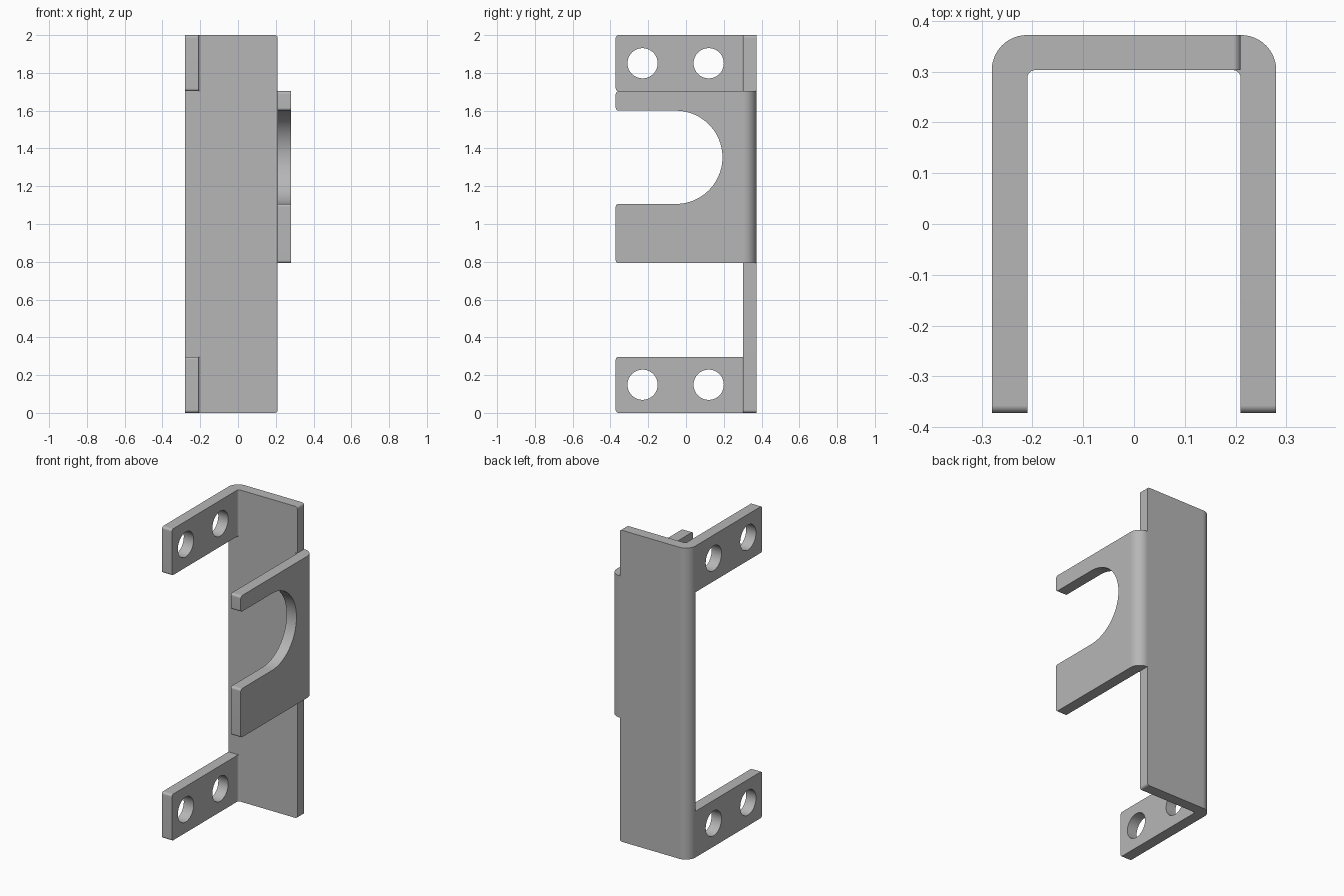
import bpy, bmesh, math
from mathutils import Vector

cube = bpy.data.objects.get("Cube")
if cube:
    bpy.data.objects.remove(cube)

grey = bpy.data.materials.new("plain_grey")
grey.use_nodes = True
GREY = (0.47, 0.47, 0.47, 1)
grey.diffuse_color = GREY
grey.node_tree.nodes["Principled BSDF"].inputs["Base Color"].default_value = GREY

W, IN = 0.28, 0.21        # outer and inner half width
B, BI = 0.372, 0.303      # outer and inner face of the back
R = 0.015                 # small corner radius


def rounded(corners, steps=20):
    """Turn (u, v, radius) right-angle corners into outline points."""
    pts = []
    n = len(corners)
    for i, (u, v, r) in enumerate(corners):
        p = Vector((u, v))
        a = (Vector(corners[i - 1][:2]) - p).normalized()
        b = (Vector(corners[(i + 1) % n][:2]) - p).normalized()
        k = steps if r else 0
        for j in range(k + 1):
            t = math.pi / 2 * j / steps
            q = p + r * (a + b) - r * (b * math.cos(t) + a * math.sin(t)) if r else p
            if not pts or (q - pts[-1]).length > 1e-4:
                pts.append(q)
    if (pts[0] - pts[-1]).length < 1e-4:
        pts.pop()
    return pts


def circle(u, v, r, n=48):
    return [Vector((u + r * math.cos(math.tau * i / n), v + r * math.sin(math.tau * i / n)))
            for i in range(n)]


def extrude(name, loops, axis, low, high):
    """Fill the loops (later ones are holes) and extrude them along an axis."""
    curve = bpy.data.curves.new(name + "_outline", "CURVE")
    curve.dimensions = "2D"
    curve.fill_mode = "BOTH"
    curve.extrude = (high - low) / 2
    for loop in loops:
        s = curve.splines.new("POLY")
        s.points.add(len(loop) - 1)
        s.use_cyclic_u = True
        for pt, q in zip(s.points, loop):
            pt.co = (q.x, q.y, 0, 1)
    temp = bpy.data.objects.new(name + "_outline", curve)
    bpy.context.scene.collection.objects.link(temp)
    graph = bpy.context.evaluated_depsgraph_get()
    mesh = bpy.data.meshes.new_from_object(temp.evaluated_get(graph))
    bpy.data.objects.remove(temp)
    bpy.data.curves.remove(curve)

    bm = bmesh.new()
    bm.from_mesh(mesh)
    bmesh.ops.remove_doubles(bm, verts=bm.verts, dist=1e-5)
    mid = (low + high) / 2
    for vert in bm.verts:
        u, v, w = vert.co
        w += mid
        vert.co = {"X": (w, u, v), "Y": (u, w, v), "Z": (u, v, w)}[axis]
    bmesh.ops.recalc_face_normals(bm, faces=bm.faces)
    bm.to_mesh(mesh)
    bm.free()
    mesh.materials.clear()
    mesh.materials.append(grey)
    ob = bpy.data.objects.new(name, mesh)
    bpy.context.scene.collection.objects.link(ob)
    bpy.ops.object.select_all(action="DESELECT")
    ob.select_set(True)
    bpy.context.view_layer.objects.active = ob
    bpy.ops.object.shade_smooth_by_angle(angle=math.radians(30))
    return ob


def bend(name, side, low, high):
    """Quarter-round outer corner between the back and a side."""
    outline = rounded([(side * W, B, B - BI), (side * IN, B, 0),
                       (side * IN, BI, 0), (side * W, BI, 0)])
    extrude(name, [outline], "Z", low, high)


def fillet(name, side, low, high):
    """Small inner curve where a side meets the back."""
    x, y = side * IN, BI
    arc = rounded([(x, y, R), (x - side * R, y, 0),
                   (x - side * R, y - R, 0), (x, y - R, 0)], 8)
    arc = [q for q in arc if (q - Vector((x - side * R, y - R))).length < R + 1e-4
           and (q - Vector((x - side * R, y - R))).length > 1e-4]
    extrude(name, [[Vector((x, y))] + arc], "Z", low, high)


# Back plate and its full-height bend
extrude("back_plate", [rounded([(-IN, 0, 0), (IN, 0, R), (IN, 2, R), (-IN, 2, 0)])],
        "Y", BI, B)
bend("right_bend", -1, 0, 2)

# Two mounting tabs with paired holes
for label, low in (("lower", 0), ("upper", 1.703)):
    high = low + 0.297
    outline = rounded([(-B, low, R), (BI, low, 0), (BI, high, 0), (-B, high, R)])
    z = 0.149 if low == 0 else 1.851
    holes = [circle(y, z, 0.08) for y in (-0.23, 0.12)]
    extrude(label + "_mounting_tab", [outline] + holes, "X", -W, -IN)
    fillet(label + "_tab_fillet", -1, low, high)

# Slotted arm on the other side
LOW, HIGH = 0.793, 1.703
arm = rounded([(-B, LOW, R), (BI, LOW, 0), (BI, HIGH, 0), (-B, HIGH, R),
               (-B, 1.6, R), (0.193, 1.6, 0.247), (0.193, 1.106, 0.247), (-B, 1.106, R)])
extrude("slotted_arm", [arm], "X", IN, W)
bend("left_bend", 1, LOW, HIGH)
fillet("arm_fillet", 1, LOW, HIGH)
